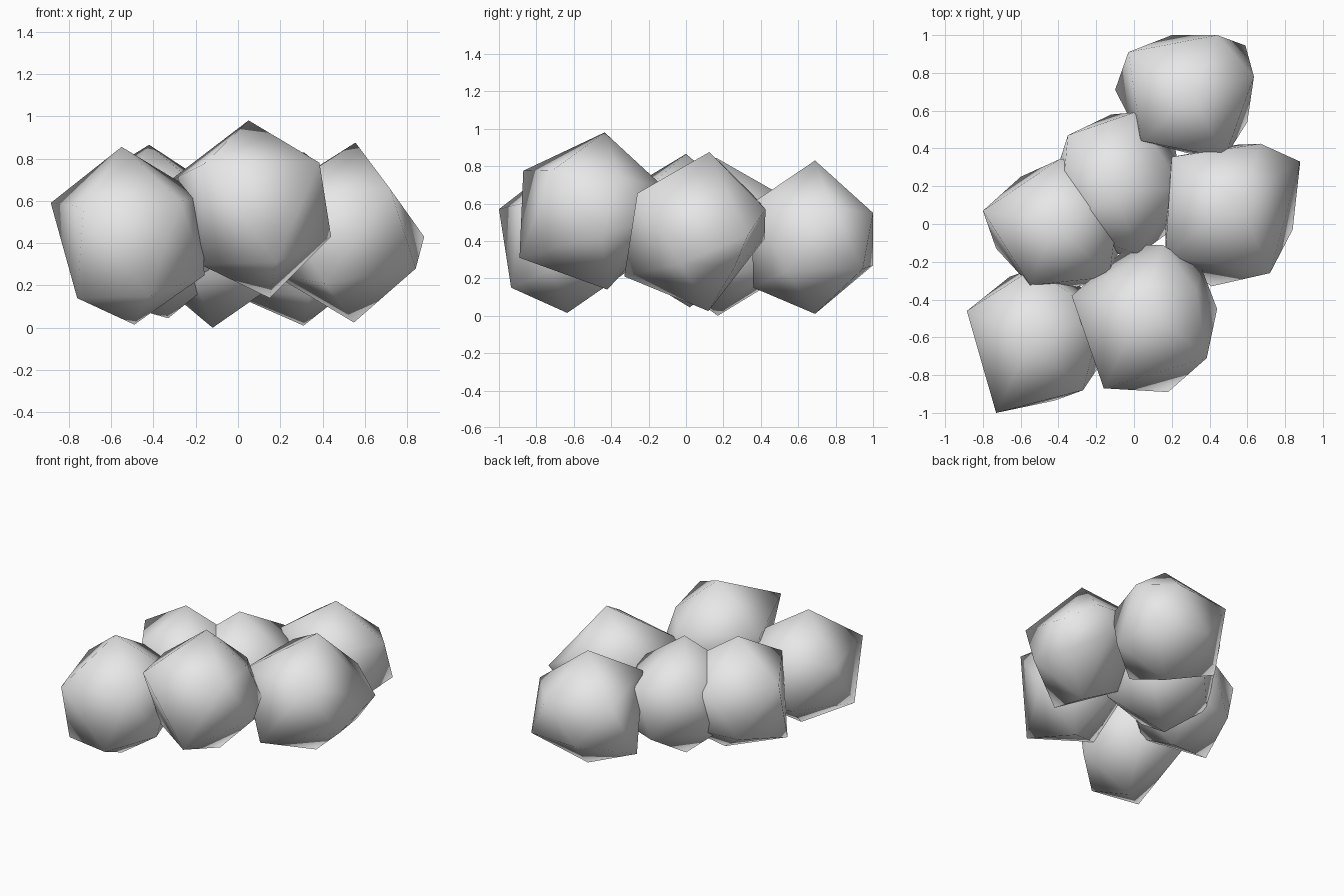
import bpy
from math import cos, sin, radians

if "Cube" in bpy.data.objects:
    bpy.data.objects.remove(bpy.data.objects["Cube"])

stone = bpy.data.materials.new("pale grey stone")
stone.diffuse_color = (0.8, 0.8, 0.8, 1)
stone.use_nodes = True
stone.node_tree.nodes["Principled BSDF"].inputs["Base Color"].default_value = stone.diffuse_color


def rock(name, middle, top, bottom, spin, **moved):
    """Twenty-sided stone: top and bottom points, two rings of five corners.
    u0-u4 / l0-l4 move single upper / lower corners to make it irregular."""
    half = (top[2] - bottom[2]) / 2
    zc = bottom[2] + half

    def ring(tag, turn, z):
        pts = []
        for i in range(5):
            a = radians(spin + turn + 72 * i)
            regular = (middle[0] + 0.894 * half * cos(a),
                       middle[1] + 0.894 * half * sin(a), z)
            pts.append(moved.get(f"{tag}{i}", regular))
        return pts

    verts = ([top] + ring("u", 0, zc + 0.447 * half)
             + ring("l", 36, zc - 0.447 * half) + [bottom])
    faces = []
    for i in range(5):
        j = (i + 1) % 5
        ui, uj, li, lj = 1 + i, 1 + j, 6 + i, 6 + j
        faces += [(0, ui, uj), (ui, li, uj), (uj, li, lj), (11, lj, li)]
    me = bpy.data.meshes.new(name)
    me.from_pydata(verts, [], faces)
    me.materials.append(stone)
    for p in me.polygons:
        p.use_smooth = True
    ob = bpy.data.objects.new(name, me)
    bpy.context.collection.objects.link(ob)
    return ob


# Front pair
rock("front_left_rock", (-.52, -.61), (-.55, -.63, .855), (-.49, -.635, .015), 20,
     u2=(-.885, -.46, .59), u3=(-.73, -1.0, .57), u4=(-.27, -.88, .6),
     l1=(-.66, -.28, .27), l2=(-.76, -.86, .14), l3=(-.42, -.935, .15))
rock("front_raised_rock", (.07, -.48), (.05, -.435, .98), (.15, -.42, .14), 24,
     u0=(.33, -.35, .74), u1=(.15, -.11, .68), u2=(-.33, -.38, .69),
     u3=(-.16, -.87, .775), u4=(.385, -.71, .78), l0=(.36, -.24, .5),
     l1=(-.02, -.11, .48), l2=(-.18, -.63, .3), l3=(.18, -.89, .31),
     l4=(.44, -.45, .43))

# Middle row
rock("left_rock", (-.41, .01), (-.42, 0, .865), (-.33, .02, .045), 24,
     u1=(-.39, .345, .57), u2=(-.8, .07, .63), u3=(-.55, -.325, .67),
     u4=(-.13, -.28, .62), l1=(-.6, .25, .25), l2=(-.73, -.13, .16))
rock("centre_rock", (-.09, .2), (-.1, .16, .845), (-.12, .17, 0), 0,
     u0=(.25, .2, .6), u1=(0, .59, .6), u2=(-.35, .47, .62),
     l1=(-.12, .58, .25), l2=(-.42, .25, .25))
rock("right_rock", (.54, .09), (.555, .125, .875), (.548, .12, .025), 18,
     u0=(.88, .33, .43), u1=(.67, .425, .57), u2=(.2, .355, .65),
     u3=(.165, -.17, .62), u4=(.72, -.26, .655),
     l0=(.78, .26, .26), l1=(.55, .42, .41), l2=(.17, .08, .25),
     l3=(.41, -.33, .21), l4=(.84, -.03, .28))

# Back
rock("back_rock", (.29, .69), (.31, .69, .83), (.31, .69, .01), 2,
     u0=(.635, .78, .58), u1=(.44, 1.0, .55), u2=(-.03, .91, .58),
     u3=(.04, .44, .66), u4=(.48, .35, .6),
     l0=(.59, .945, .25), l1=(.2, 1.0, .27), l2=(-.1, .71, .19),
     l3=(.34, .36, .15), l4=(.6, .54, .24))
